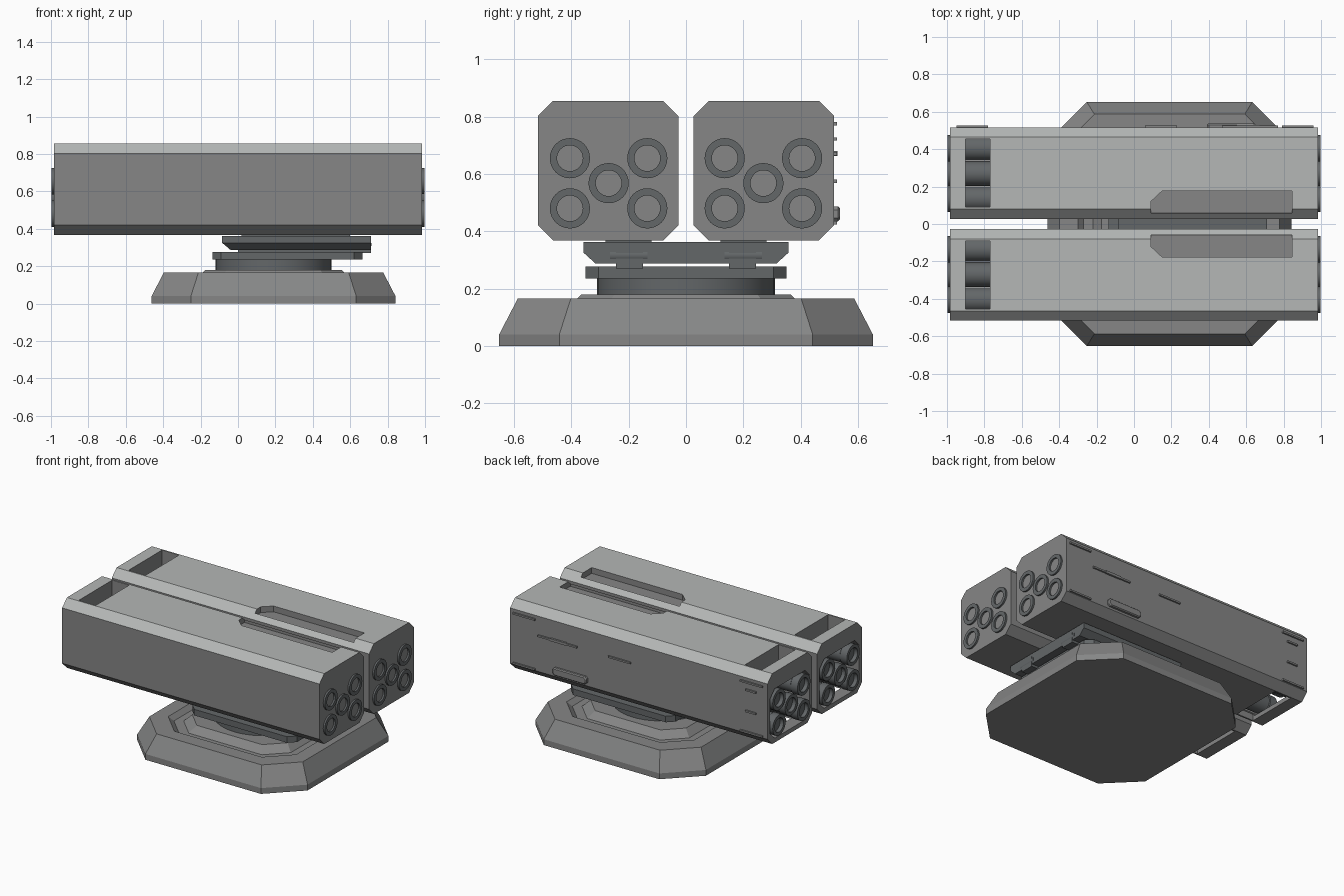
import bpy, bmesh, math

if "Cube" in bpy.data.objects:
    bpy.data.objects.remove(bpy.data.objects["Cube"])

CX = 0.19  # pedestal centre along x


def material(name, r, g, b):
    m = bpy.data.materials.new(name)
    m.diffuse_color = (r, g, b, 1)
    m.use_nodes = True
    m.node_tree.nodes["Principled BSDF"].inputs["Base Color"].default_value = m.diffuse_color
    return m


BODY = material("body_grey", 0.238, 0.24, 0.24)
LIGHT = material("top_grey", 0.46, 0.475, 0.468)
DARK = material("dark_steel", 0.125, 0.135, 0.14)


def obj_from(bm, name, mat):
    bmesh.ops.recalc_face_normals(bm, faces=bm.faces)
    me = bpy.data.meshes.new(name)
    bm.to_mesh(me)
    bm.free()
    me.materials.append(mat)
    ob = bpy.data.objects.new(name, me)
    bpy.context.collection.objects.link(ob)
    return ob


def loft(name, rings, mat=BODY):
    """Skin closed rings of equal length and cap both ends."""
    bm = bmesh.new()
    vs = [[bm.verts.new(p) for p in r] for r in rings]
    n = len(vs[0])
    for a, b in zip(vs, vs[1:]):
        for i in range(n):
            bm.faces.new((a[i], a[(i + 1) % n], b[(i + 1) % n], b[i]))
    bm.faces.new(vs[0][::-1])
    bm.faces.new(vs[-1])
    return obj_from(bm, name, mat)


def octagon(x0, x1, y0, y1, c):
    return [(x0 + c, y0), (x1 - c, y0), (x1, y0 + c), (x1, y1 - c),
            (x1 - c, y1), (x0 + c, y1), (x0, y1 - c), (x0, y0 + c)]


def prism_x(name, pts, x0, x1):
    return loft(name, [[(x, y, z) for y, z in pts] for x in (x0, x1)])


def prism_z(name, pts, z0, z1, mat=BODY):
    return loft(name, [[(x, y, z) for x, y in pts] for z in (z0, z1)], mat)


def box(name, x0, x1, y0, y1, z0, z1, mat=BODY):
    return prism_z(name, [(x0, y0), (x1, y0), (x1, y1), (x0, y1)], z0, z1, mat)


def apply_mod(ob, mod):
    bpy.context.view_layer.objects.active = ob
    bpy.ops.object.modifier_apply(modifier=mod.name)


def cut(ob, cutter):
    m = ob.modifiers.new("cut", 'BOOLEAN')
    m.operation = 'DIFFERENCE'
    m.solver = 'EXACT'
    m.object = cutter
    apply_mod(ob, m)
    bpy.data.objects.remove(cutter)


def mirror_y(ob):
    m = ob.modifiers.new("mirror", 'MIRROR')
    m.use_axis = (False, True, False)
    m.use_mirror_merge = False
    apply_mod(ob, m)


def lathe(name, prof, axis, center, n=32):
    """Revolve (along, radius) points round the x, y or z axis."""
    rings = []
    for h, r in prof:
        ring = []
        for i in range(n):
            a = 2 * math.pi * i / n
            p = [r * math.cos(a), r * math.sin(a)]
            p.insert(axis, h)
            ring.append([p[k] + center[k] for k in range(3)])
        rings.append(ring)
    ob = loft(name, rings, DARK)
    bpy.ops.object.select_all(action='DESELECT')
    ob.select_set(True)
    bpy.context.view_layer.objects.active = ob
    bpy.ops.object.shade_smooth_by_angle(angle=math.radians(30))
    return ob


# octagonal base with raised rim, sunken floor and inner plinth
base_rings = [(0.652, 0.21, 0), (0.652, 0.21, 0.04), (0.587, 0.185, 0.165),
              (0.49, 0.155, 0.165), (0.46, 0.145, 0.135), (0.41, 0.13, 0.135),
              (0.365, 0.115, 0.18)]
loft("base", [[(x + CX, y, z) for x, y in octagon(-h, h, -h, h, c)]
              for h, c, z in base_rings])

# turntable and swivel plate
lathe("turntable", [(0.175, 0.31), (0.24, 0.31)], 2, (CX, 0, 0), 48)
prism_z("swivel_plate", octagon(-0.135, 0.665, -0.35, 0.35, 0.045), 0.235, 0.277, DARK)

# cradle with chamfered lower edges
loft("cradle", [[(x, y, z) for x, y in ((x0, -h), (0.71, -h), (0.71, h), (x0, h))]
                for x0, h, z in ((-0.04, 0.315, 0.287), (-0.085, 0.357, 0.325),
                                 (-0.085, 0.357, 0.362))], DARK)

# hinges and pads that carry the pods
for x in (0.02, 0.69):
    mirror_y(lathe("hinge_pin", [(0.135, 0.024), (0.265, 0.024)], 1, (x, 0, 0.315), 16))
mirror_y(box("hinge_block", 0.0, 0.712, 0.15, 0.245, 0.27, 0.34, DARK))
mirror_y(box("pod_mount", 0.02, 0.6, 0.12, 0.28, 0.355, 0.372, DARK))

# launcher pods: open rear bay, rear windows, top slot
pod = prism_x("pods", octagon(0.027, 0.516, 0.368, 0.855, 0.052), -0.985, 0.985)
cut(pod, prism_x("bay_cutter", octagon(0.055, 0.487, 0.398, 0.74, 0.05), -1.1, -0.75))
cut(pod, box("window_cutter", -0.9, -0.77, 0.09, 0.455, 0.3, 0.9))
cut(pod, prism_z("slot_cutter", [(0.09, 0.058), (0.845, 0.058), (0.845, 0.176),
                                 (0.15, 0.176), (0.09, 0.12)], 0.815, 0.9))
mirror_y(pod)

# lighter upper panels: pod tops and upper chamfers (slot floor stays darker)
pod.data.materials.clear()
pod.data.materials.append(BODY)
pod.data.materials.append(LIGHT)
for f in pod.data.polygons:
    f.material_index = int(f.normal.z > 0.5 and f.center.z > 0.82)

# five tubes per pod: front muzzles and rear exhausts, each with a stepped bore
muzzle = [(0.96, 0.07), (0.997, 0.07), (0.997, 0.045), (0.978, 0.045)]
exhaust = [(-0.74, 0.066), (-0.94, 0.066), (-0.945, 0.071), (-0.997, 0.071),
           (-0.997, 0.048), (-0.97, 0.048)]
for dy, z in ((-0.135, 0.655), (0.135, 0.655), (0, 0.568), (-0.135, 0.48), (0.135, 0.48)):
    mirror_y(lathe("muzzle", muzzle, 0, (0, 0.27 + dy, z)))
    mirror_y(lathe("exhaust", exhaust, 0, (0, 0.27 + dy, z)))

# raised strips and latch on the back side
strips = [(-0.95, -0.78, 0.775), (-0.95, -0.78, 0.43), (0.79, 0.96, 0.775),
          (0.79, 0.96, 0.43), (-0.9, -0.82, 0.722), (-0.9, -0.82, 0.575),
          (0.06, 0.23, 0.67), (0.47, 0.77, 0.67)]
for x0, x1, z in strips:
    box("side_strip", x0, x1, 0.51, 0.527, z - 0.006, z + 0.006)
box("side_strip_block", 0.55, 0.67, 0.51, 0.529, 0.662, 0.68)
loft("side_latch", [[(x, y, z) for x, z in octagon(0.39 + d, 0.65 - d, 0.435 + d, 0.487 - d, 0.012)]
                    for d, y in ((0, 0.51), (0, 0.53), (0.006, 0.537))])
